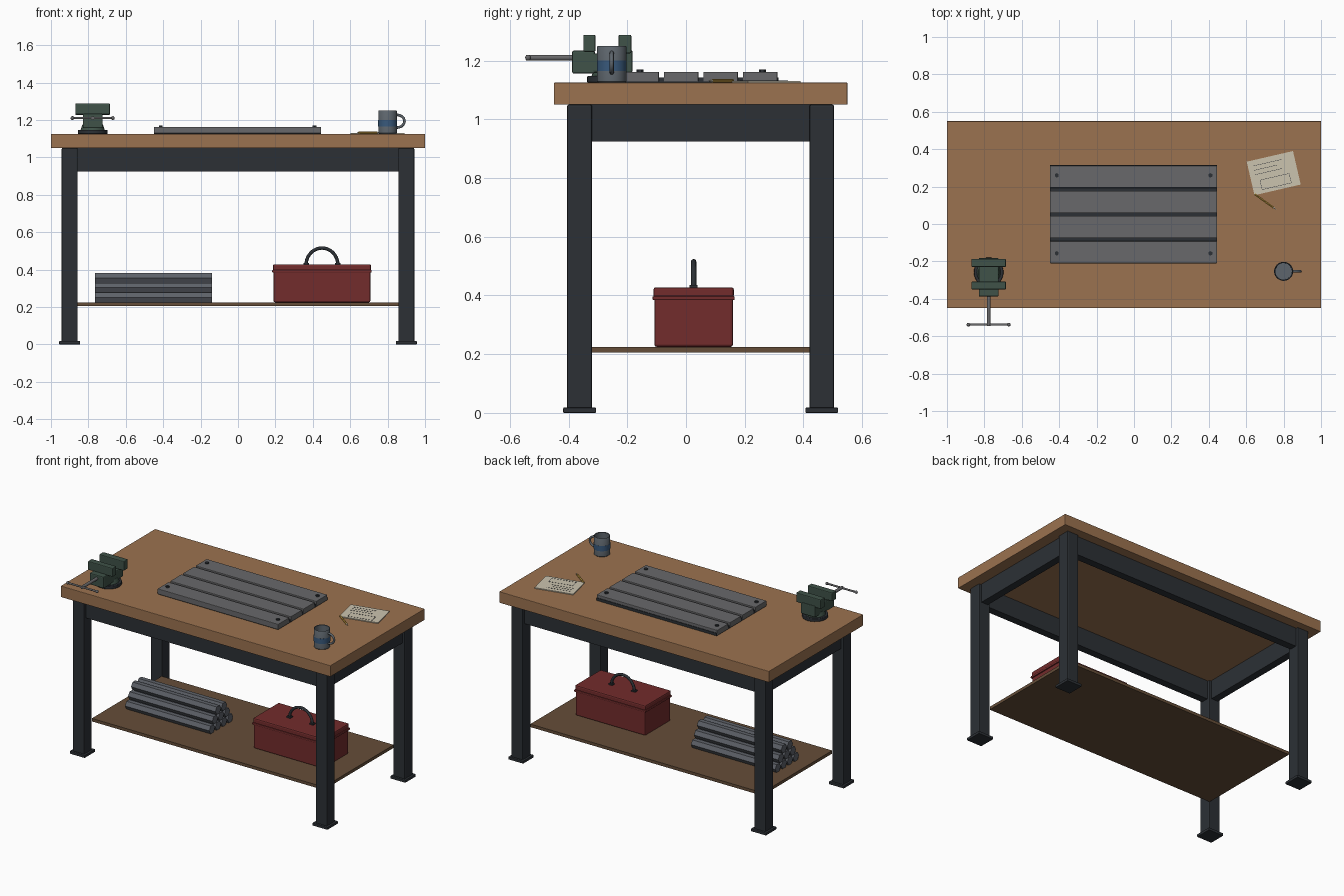
import bpy, bmesh
from math import pi, sin, cos, radians
from mathutils import Vector, Matrix

if "Cube" in bpy.data.objects:
    bpy.data.objects.remove(bpy.data.objects["Cube"])


def mat(name, c):
    m = bpy.data.materials.new(name)
    m.diffuse_color = (*c, 1)
    m.use_nodes = True
    m.node_tree.nodes["Principled BSDF"].inputs["Base Color"].default_value = m.diffuse_color
    return m


WOOD = mat("wood", (0.33, 0.17, 0.08))
DARKWOOD = mat("dark_wood", (0.13, 0.075, 0.04))
STEEL = mat("dark_steel", (0.025, 0.03, 0.036))
PLATE = mat("plate_grey", (0.14, 0.14, 0.145))
BAR = mat("bar_grey", (0.11, 0.12, 0.14))
RED = mat("red_paint", (0.17, 0.025, 0.025))
GREEN = mat("green_paint", (0.05, 0.085, 0.065))
MUG = mat("mug_grey", (0.11, 0.13, 0.15))
BLUE = mat("blue_band", (0.04, 0.1, 0.2))
PAPER = mat("paper", (0.6, 0.55, 0.43))
YELLOW = mat("pencil_yellow", (0.5, 0.3, 0.05))


def finish(name, bm, m, bevel=0, smooth=False):
    bmesh.ops.recalc_face_normals(bm, faces=bm.faces)
    me = bpy.data.meshes.new(name)
    bm.to_mesh(me)
    bm.free()
    o = bpy.data.objects.new(name, me)
    bpy.context.collection.objects.link(o)
    me.materials.append(m)
    if bevel:
        b = o.modifiers.new("bevel", "BEVEL")
        b.width, b.segments = bevel, 2
    if smooth:
        bpy.ops.object.select_all(action="DESELECT")
        bpy.context.view_layer.objects.active = o
        o.select_set(True)
        bpy.ops.object.shade_smooth_by_angle(angle=radians(35))
    return o


def box(name, x, y, z, m, bevel=0, rot=0):
    """Box from (min, max) ranges, turned about its own centre."""
    bm = bmesh.new()
    c = [(r[0] + r[1]) / 2 for r in (x, y, z)]
    s = [r[1] - r[0] for r in (x, y, z)]
    bmesh.ops.create_cube(bm, size=1, matrix=Matrix.Translation(c)
                          @ Matrix.Rotation(rot, 4, "Z") @ Matrix.Diagonal((*s, 1)))
    return finish(name, bm, m, bevel)


def rod(name, a, b, r, m, n=24, r2=None, bevel=0, turn=0):
    a, b = Vector(a), Vector(b)
    d = b - a
    bm = bmesh.new()
    M = Matrix.Translation((a + b) / 2) @ d.to_track_quat("Z", "Y").to_matrix().to_4x4()
    bmesh.ops.create_cone(bm, cap_ends=True, segments=n, radius1=r,
                          radius2=r if r2 is None else r2, depth=d.length,
                          matrix=M @ Matrix.Rotation(turn, 4, "Z"))
    return finish(name, bm, m, bevel, n > 8)


def ball(name, p, r, m):
    bm = bmesh.new()
    bmesh.ops.create_uvsphere(bm, u_segments=16, v_segments=8, radius=r, matrix=Matrix.Translation(p))
    return finish(name, bm, m, 0, True)


def lathe(name, prof, loc, m, n=32):
    bm = bmesh.new()
    vs = [bm.verts.new((r, 0, z)) for r, z in prof]
    es = [bm.edges.new(p) for p in zip(vs, vs[1:])]
    bmesh.ops.spin(bm, geom=vs + es, cent=(0, 0, 0), axis=(0, 0, 1), angle=2 * pi, steps=n)
    bmesh.ops.remove_doubles(bm, verts=bm.verts, dist=1e-5)
    bmesh.ops.translate(bm, verts=bm.verts, vec=loc)
    return finish(name, bm, m, 0, True)


def tube(name, pts, r, m, n=12):
    """Tube along a path lying in an xz plane."""
    bm = bmesh.new()
    rings = []
    pts = [Vector(p) for p in pts]
    for i, p in enumerate(pts):
        t = (pts[min(i + 1, len(pts) - 1)] - pts[max(i - 1, 0)]).normalized()
        side = Vector((0, 1, 0))
        up = t.cross(side)
        rings.append([bm.verts.new(p + r * (side * cos(2 * pi * k / n) + up * sin(2 * pi * k / n)))
                      for k in range(n)])
    for a, b in zip(rings, rings[1:]):
        for k in range(n):
            bm.faces.new((a[k], a[(k + 1) % n], b[(k + 1) % n], b[k]))
    bm.faces.new(rings[0])
    bm.faces.new(rings[-1])
    return finish(name, bm, m, 0, True)


# bench: top, legs with feet, aprons, lower shelf
box("tabletop", (-1, 1), (-.45, .55), (1.05, 1.125), WOOD, .003)
for sx, xn in ((-.9, "left"), (.9, "right")):
    for sy, yn in ((-.3625, "front"), (.4625, "back")):
        box(f"{yn}_{xn}_leg", (sx - .0425, sx + .0425), (sy - .0425, sy + .0425), (.01, 1.05), STEEL, .006)
        box(f"{yn}_{xn}_foot", (sx - .056, sx + .056), (sy - .056, sy + .056), (0, .018), STEEL, .003)
    box(f"{xn}_apron", (sx - .025, sx + .025), (-.33, .43), (.925, 1.05), STEEL)
for sy, yn in ((-.3625, "front"), (.4625, "back")):
    box(f"{yn}_apron", (-.87, .87), (sy - .025, sy + .025), (.925, 1.05), STEEL)
box("lower_shelf", (-.86, .86), (-.32, .42), (.205, .225), DARKWOOD)

# slotted work plate with corner bolts
box("plate_base", (-.448, .443), (-.208, .315), (1.125, 1.143), STEEL)
for i in range(4):
    y = -.21 + i * .1345
    box(f"plate_strip_{i + 1}", (-.45, .445), (y, y + .118), (1.128, 1.162), PLATE, .003)
for x in (-.413, .408):
    for y in (-.157, .26):
        rod("plate_bolt", (x, y, 1.16), (x, y, 1.17), .012, STEEL, 6)

# bench vise
vx, vy = -.777, -.258
rod("vise_base", (vx, vy, 1.125), (vx, vy, 1.147), .079, STEEL, 32, bevel=.003)
rod("vise_swivel", (vx, vy, 1.147), (vx, vy, 1.175), .064, GREEN, 32, r2=.055)
box("vise_body", (vx - .053, vx + .053), (-.325, -.185), (1.16, 1.225), GREEN, .006)
box("vise_slide", (vx - .053, vx + .053), (-.388, -.31), (1.156, 1.234), GREEN, .006)
box("vise_front_jaw", (vx - .092, vx + .092), (-.35, -.308), (1.23, 1.288), GREEN, .005)
box("vise_back_jaw", (vx - .092, vx + .092), (-.23, -.186), (1.225, 1.288), GREEN, .005)
box("vise_back_jaw_neck", (vx - .053, vx + .053), (-.225, -.182), (1.16, 1.235), GREEN, .005)
rod("vise_screw", (vx, -.545, 1.21), (vx, -.38, 1.21), .010, PLATE, 16)
rod("vise_handle", (vx - .11, -.538, 1.21), (vx + .11, -.538, 1.21), .006, PLATE, 12)
for s in (-1, 1):
    ball("vise_handle_knob", (vx + s * .108, -.538, 1.21), .010, PLATE)

# mug
mc = (.80, -.253, 1.125)
lathe("mug_body", [(0, 0), (.046, 0), (.05, .004), (.05, .122), (.048, .125), (.045, .122),
                   (.044, .012), (0, .012)], mc, MUG)
lathe("mug_band", [(.0495, .04), (.051, .04), (.051, .075), (.0495, .075)], mc, BLUE)
tube("mug_handle", [(.848 + .042 * sin(pi * t / 14), mc[1], 1.193 + .034 * cos(pi * t / 14))
                    for t in range(15)], .007, MUG)

# drawing sheet with sketch lines, and pencil
ang = radians(13)
pc = Vector((.747, .272, 0))
box("paper_sheet", (pc.x - .127, pc.x + .127), (pc.y - .092, pc.y + .092), (1.125, 1.131), PAPER, 0, ang)


def mark(u, v, lu, lv):
    p = pc + Matrix.Rotation(ang, 3, "Z") @ Vector((u, v, 0))
    box("sketch_line", (p.x - lu / 2, p.x + lu / 2), (p.y - lv / 2, p.y + lv / 2),
        (1.1305, 1.1318), STEEL, 0, ang)


for i, w in enumerate((.16, .13, .15)):
    mark(-.1 + w / 2, .062 - i * .024, w, .002)
for v in (-.02, -.072):
    mark(0, v, .16, .002)
for u in (-.08, .08):
    mark(u, -.046, .002, .052)
a, b = Vector((.645, .16, 1.131)), Vector((.745, .088, 1.131))
rod("pencil", a, b, .006, YELLOW, 6)
rod("pencil_tip", b, b + (b - a).normalized() * .02, .006, PAPER, 6, r2=.0005)

# stack of hexagonal bars
for row in range(3):
    n = 4 - row
    for i in range(n):
        y = .022 + (i - (n - 1) / 2) * .064
        z = .251 + row * .052
        o = rod("stock_bar", (-.765, y, z), (-.14, y, z), .03, BAR, 6)
        # flat side down
        d = max(v.co.z for v in o.data.vertices) - z
        if d > .028:
            R = Matrix.Translation((0, y, z)) @ Matrix.Rotation(pi / 6, 4, "X") @ Matrix.Translation((0, -y, -z))
            o.data.transform(R)

# toolbox
box("toolbox_body", (.19, .708), (-.108, .16), (.225, .395), RED, .008)
box("toolbox_lid", (.187, .711), (-.111, .163), (.393, .428), RED, .008)
box("toolbox_rim", (.183, .715), (-.114, .166), (.384, .398), RED, .004)
tube("toolbox_handle", [(.449 - .085 * cos(pi * t / 20), .026, .425 + .09 * sin(pi * t / 20))
                        for t in range(21)], .009, STEEL)
for s in (-1, 1):
    box("toolbox_handle_mount", (.449 + s * .085 - .015, .449 + s * .085 + .015), (.012, .04),
        (.425, .436), STEEL, .002)
